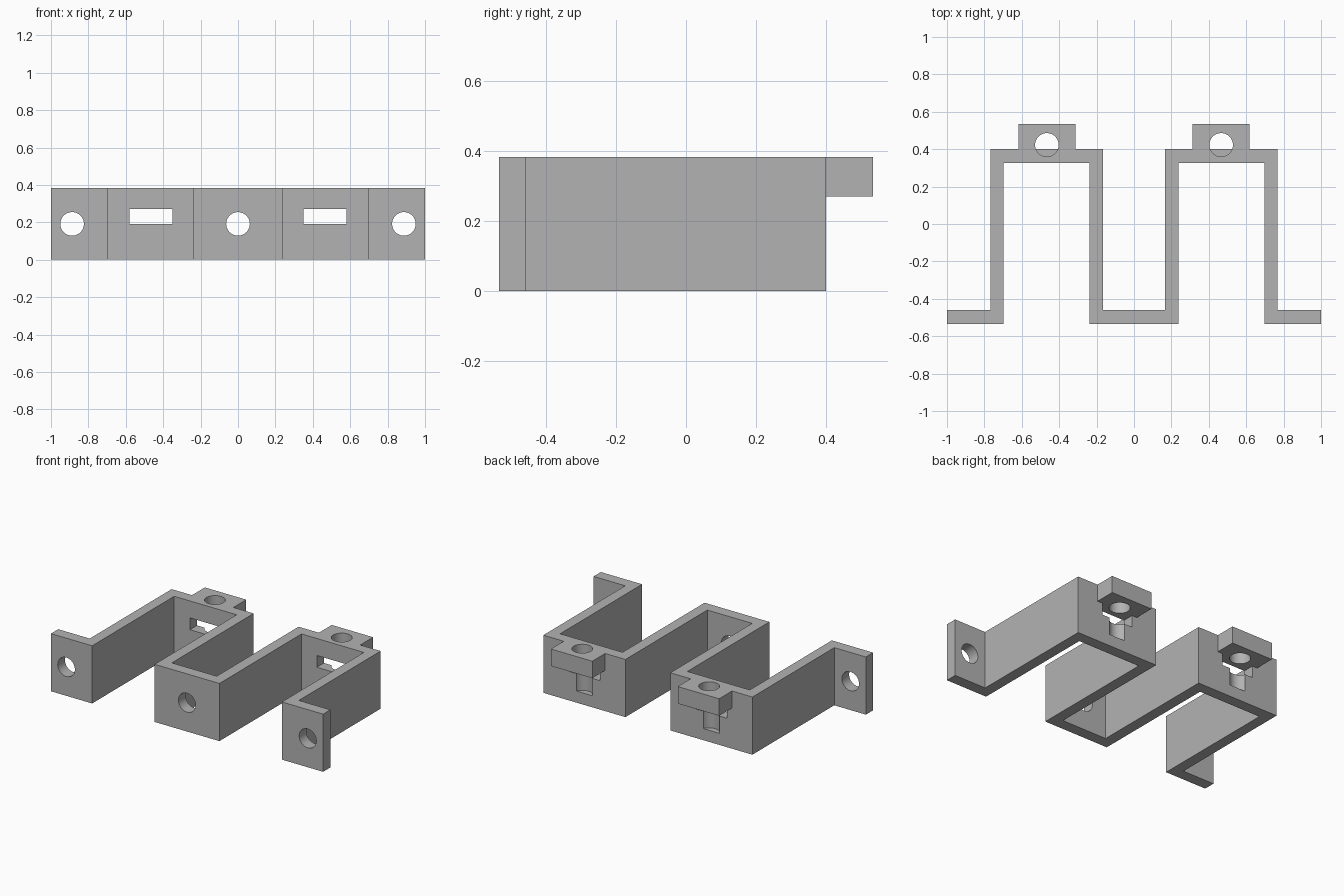
import bpy, bmesh
from math import radians
from mathutils import Matrix, Vector

cube = bpy.data.objects.get("Cube")
if cube:
    bpy.data.objects.remove(cube, do_unlink=True)

HEIGHT = 0.383
FRONT, FRONT_IN = -0.535, -0.459      # front flanges
BACK_IN, BACK = 0.326, 0.4            # rear walls
LUG_X, LUG_BACK, LUG_Z = 0.466, 0.535, 0.27
HOLE_R = 0.063

grey = bpy.data.materials.new("plain grey")
grey.use_nodes = True
colour = (0.45, 0.45, 0.45, 1)
grey.diffuse_color = colour
grey.node_tree.nodes["Principled BSDF"].inputs["Base Color"].default_value = colour


def make(name, bm):
    bmesh.ops.recalc_face_normals(bm, faces=bm.faces)
    mesh = bpy.data.meshes.new(name)
    bm.to_mesh(mesh)
    bm.free()
    mesh.materials.append(grey)
    obj = bpy.data.objects.new(name, mesh)
    bpy.context.collection.objects.link(obj)
    return obj


def box(name, lo, hi):
    lo, hi = Vector(lo), Vector(hi)
    bm = bmesh.new()
    bmesh.ops.create_cube(bm, size=1, matrix=Matrix.Translation((lo + hi) / 2)
                          @ Matrix.Diagonal((*(hi - lo), 1)))
    return make(name, bm)


def rod(name, centre, depth, turn=0):
    bm = bmesh.new()
    bmesh.ops.create_cone(bm, cap_ends=True, segments=48, radius1=HOLE_R, radius2=HOLE_R,
                          depth=depth, matrix=Matrix.Translation(centre)
                          @ Matrix.Rotation(radians(turn), 4, "X"))
    return make(name, bm)


def combine(target, tool, operation):
    mod = target.modifiers.new(operation.title(), "BOOLEAN")
    mod.operation, mod.solver, mod.object = operation, "EXACT", tool
    bpy.context.view_layer.objects.active = target
    bpy.ops.object.modifier_apply(modifier=mod.name)
    bpy.data.objects.remove(tool, do_unlink=True)


# Folded strip: right-hand half of the outline, mirrored and extruded upwards
half = [(0.238, FRONT), (0.238, BACK_IN), (0.697, BACK_IN), (0.697, FRONT),
        (1, FRONT), (1, FRONT_IN), (0.768, FRONT_IN), (0.768, BACK),
        (0.165, BACK), (0.165, FRONT_IN)]
outline = half + [(-x, y) for x, y in reversed(half)]
bm = bmesh.new()
face = bm.faces.new([bm.verts.new((x, y, 0)) for x, y in outline])
top = bmesh.ops.extrude_face_region(bm, geom=[face])["geom"]
bmesh.ops.translate(bm, vec=(0, 0, HEIGHT),
                    verts=[v for v in top if isinstance(v, bmesh.types.BMVert)])
bracket = make("bracket", bm)

# Rear lugs, each with a slot below it and a blind hole grooving the wall
for x in (-LUG_X, LUG_X):
    combine(bracket, box("lug", (x - 0.152, BACK - 0.03, LUG_Z),
                         (x + 0.152, LUG_BACK, HEIGHT)), "UNION")
    combine(bracket, box("slot_cutter", (x - 0.115, BACK_IN - 0.05, 0.192),
                         (x + 0.115, BACK + 0.05, LUG_Z)), "DIFFERENCE")
    combine(bracket, rod("hole_cutter", (x, 0.423, 0.277), 0.4), "DIFFERENCE")

# Screw holes through the three front flanges
for x in (-0.887, 0, 0.887):
    combine(bracket, rod("screw_cutter", (x, FRONT + 0.04, HEIGHT / 2), 0.2, 90), "DIFFERENCE")

bpy.ops.object.select_all(action="DESELECT")
bracket.select_set(True)
bpy.context.view_layer.objects.active = bracket
bpy.ops.object.shade_smooth_by_angle(angle=radians(30))
